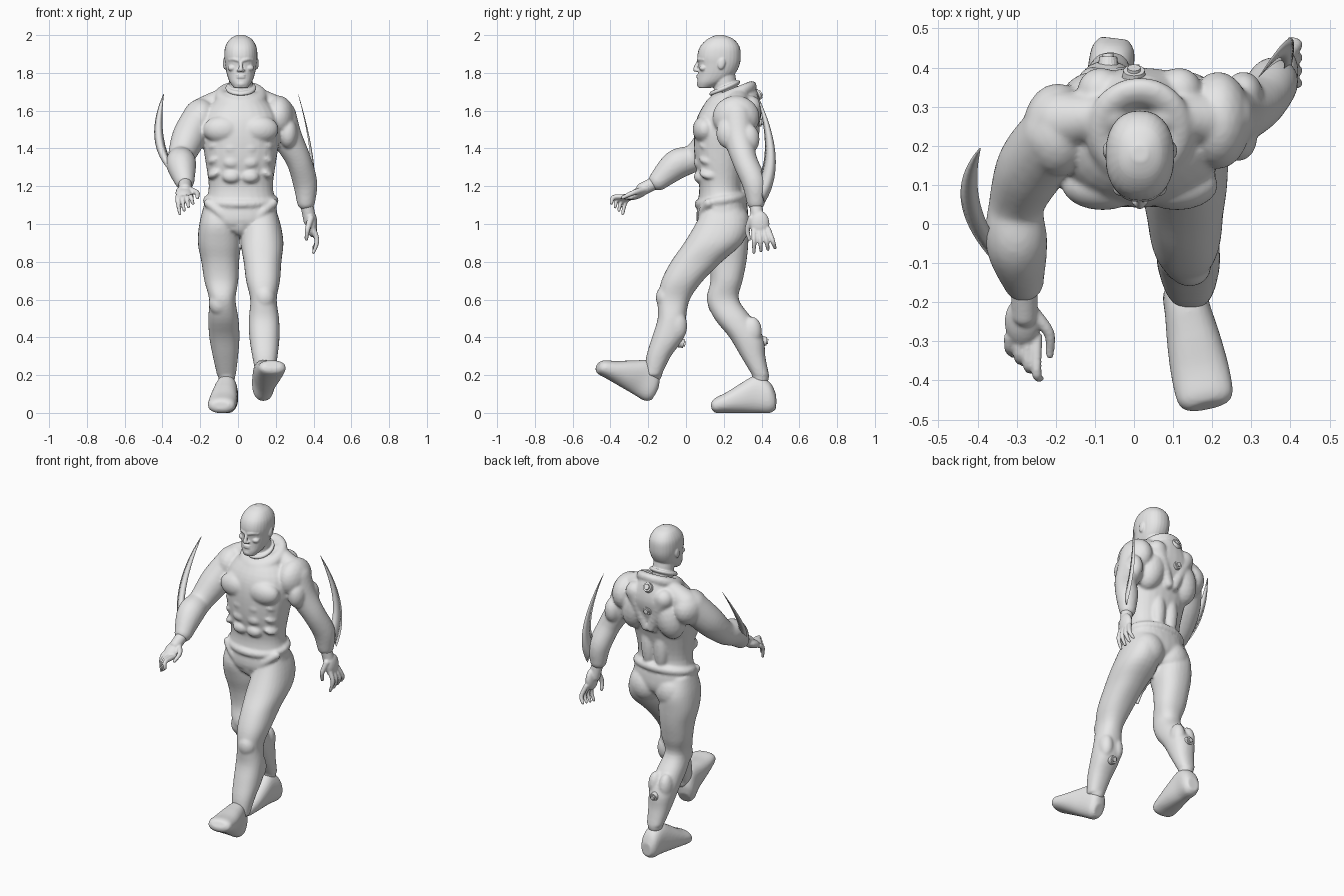
import bpy, bmesh, math
from mathutils import Vector, Matrix

cube = bpy.data.objects.get("Cube")
if cube:
    bpy.data.objects.remove(cube, do_unlink=True)

COLOUR = (0.8, 0.8, 0.8, 1)
grey = bpy.data.materials.new("plain_grey")
grey.use_nodes = True
grey.diffuse_color = COLOUR
grey.node_tree.nodes["Principled BSDF"].inputs["Base Color"].default_value = COLOUR

MID = .015  # x of the body's middle plane
SIDES = (-1, 1)


def catmull(points, steps):
    """Pass a smooth curve through points of any dimension."""
    points = [Vector(p) for p in points]
    padded = [points[0], *points, points[-1]]
    curve = []
    for a, b, c, d in zip(padded, padded[1:], padded[2:], padded[3:]):
        for step in range(steps):
            t = step / steps
            bend = (a * 2 - b * 5 + c * 4 - d) * t + (b * 3 - a - c * 3 + d) * t * t
            curve.append(b + (c - a + bend) * (t / 2))
    return curve + [points[-1]]


def skin(bm, rings):
    """Join rings of points into a closed skin."""
    loops = [[bm.verts.new(point) for point in ring] for ring in rings]
    count = len(loops[0])
    for low, high in zip(loops, loops[1:]):
        for i in range(count):
            j = (i + 1) % count
            bm.faces.new((low[i], low[j], high[j], high[i]))
    bm.faces.new(loops[0])
    bm.faces.new(loops[-1])


def loft(bm, rows, middle, upright=True, sides=28):
    """Rows hold: place along the axis, half width in x, low and high extent."""
    rings = []
    for place, half, low, high in catmull(rows, 4):
        ring = []
        for k in range(sides):
            angle = math.tau * k / sides
            c, s = [math.copysign(abs(v) ** .88, v) for v in (math.cos(angle), math.sin(angle))]
            x = middle(place) + c * half
            across = (low + high) / 2 + s * (high - low) / 2
            ring.append((x, across, place) if upright else (x, place, across))
        rings.append(ring)
    skin(bm, rings)


def ball(bm, centre, radii, pitch=0, roll=0):
    turn = Matrix.Rotation(pitch, 4, "X") @ Matrix.Rotation(roll, 4, "Y")
    shape = Matrix.Translation(centre) @ turn @ Matrix.Diagonal((*radii, 1))
    bmesh.ops.create_icosphere(bm, subdivisions=3, radius=1, matrix=shape)


def pair(bm, offset, y, z, radii, pitch=0, roll=0):
    """The same ball on both sides of the body."""
    for side in SIDES:
        ball(bm, (MID + side * offset, y, z), radii, pitch, side * roll)


def chain(bm, points, steps=9):
    """A soft tube; each point holds x, y, z and radius."""
    for x, y, z, radius in catmull(points, steps):
        ball(bm, (x, y, z), (radius, radius, radius))


def finish(name, bm, voxel=0, smooth=3, flat=False):
    """Turn the mesh into an object, blending its pieces when a voxel size is given."""
    bmesh.ops.recalc_face_normals(bm, faces=bm.faces)
    for face in bm.faces:
        face.smooth = not flat
    mesh = bpy.data.meshes.new(name)
    bm.to_mesh(mesh)
    bm.free()
    mesh.materials.append(grey)
    thing = bpy.data.objects.new(name, mesh)
    bpy.context.collection.objects.link(thing)
    if voxel:
        blend = thing.modifiers.new("blend", "REMESH")
        blend.mode, blend.voxel_size, blend.use_smooth_shade = "VOXEL", voxel, True
        soften = thing.modifiers.new("soften", "SMOOTH")
        soften.factor, soften.iterations = .5, smooth


def neck_ring(bm, centre, major, minor):
    """A roll around the neck, low at the front."""
    rings = []
    for k in range(33):
        a = math.tau * k / 32
        outward = Vector((math.cos(a), math.sin(a), .4 * math.sin(a)))
        rings.append([Vector(centre) + outward * (major + minor * math.cos(b)) + Vector((0, 0, minor * math.sin(b)))
                      for b in [math.tau * j / 12 for j in range(12)]])
    skin(bm, rings)


# Torso of the suit
body = bmesh.new()
loft(body, [(.93, .05, .13, .24), (1, .18, .06, .32), (1.1, .188, .06, .325), (1.2, .17, .07, .3),
            (1.35, .19, .045, .33), (1.5, .21, .045, .38), (1.6, .19, .075, .4), (1.7, .09, .15, .38)],
     lambda z: MID)
# Chest, stomach, back, seat and neck muscles
pair(body, .095, .1, 1.5, (.105, .065, .075))
for z in (1.25, 1.325, 1.4):
    pair(body, .048, .076, z, (.05, .035, .036))
    pair(body, .13, .13, z + .02, (.05, .06, .028), roll=.5)
pair(body, .09, .245, 1, (.105, .095, .11))
pair(body, .115, .3, 1.5, (.09, .09, .14), roll=-.25)
pair(body, .045, .29, 1.27, (.045, .04, .14))
for side in SIDES:
    chain(body, [(MID + side * .07, .28, 1.68, .05), (MID + side * .15, .27, 1.63, .065),
                 (MID + side * .2, .265, 1.59, .08)])
    chain(body, [(MID + side * .1, .34, 1.62, .06), (MID + side * .02, .35, 1.42, .03)])
# Shoulders
ball(body, (.215, .265, 1.565), (.085, .125, .115))
ball(body, (-.195, .24, 1.56), (.09, .12, .105))
# Collar, waist roll, hip creases and front pouch
neck_ring(body, (MID, .235, 1.675), .1, .04)
waist = [math.tau * k / 16 for k in range(17)]
chain(body, [(MID + .175 * math.cos(a), .19 + .12 * math.sin(a), 1.125 + .02 * math.sin(a), .026)
             for a in waist], 3)
for side in SIDES:
    chain(body, [(MID + side * .17, .12, 1.11, .026), (MID + side * .11, .09, 1.06, .026),
                 (MID + side * .04, .095, .98, .022)])
ball(body, (MID, .115, 1.01), (.06, .055, .075))

# Legs: half width, then front and back of the left and of the right leg, every tenth from the hip down
LEGS = [(.07, .1, .29, .1, .29), (.1, .05, .33, .07, .33), (.113, -.01, .3, .09, .33), (.1, -.08, .19, .12, .32),
        (.09, -.13, .09, .13, .3), (.07, -.15, .02, .11, .28), (.08, -.15, 0, .15, .35),
        (.08, -.18, -.01, .23, .41), (.067, -.21, -.08, .29, .42), (.05, -.22, -.13, .35, .44)]
for front, middle in ((1, lambda z: .15 - .025 * z), (3, lambda z: -.05 - .055 * z)):
    loft(body, [(1.1 - i / 10, row[0], row[front], row[front + 1]) for i, row in enumerate(LEGS)], middle)
# Knee caps, calves and ankles
for knee, calf, ankle in (((.142, -.11, .61), (.142, -.045, .46), (.14, -.17, .21)),
                          ((-.1, .165, .58), (-.07, .35, .43), (-.06, .395, .19))):
    ball(body, knee, (.055, .05, .065))
    ball(body, ankle, (.045, .045, .05))
    for side in SIDES:
        ball(body, Vector(calf) + Vector((side * .036, 0, 0)), (.042, .052, .08))

# Sleeves, left swinging back and right swinging forward
chain(body, [(.22, .27, 1.57, .09), (.26, .28, 1.46, .08), (.32, .31, 1.34, .067),
             (.355, .36, 1.22, .065), (.36, .37, 1.12, .049)], 10)
ball(body, (.265, .22, 1.48), (.05, .06, .08))
ball(body, (.28, .33, 1.45), (.05, .06, .08))
chain(body, [(-.2, .23, 1.57, .09), (-.26, .15, 1.46, .09), (-.3, .05, 1.355, .072),
             (-.3, -.05, 1.315, .079), (-.283, -.145, 1.23, .053)], 10)
finish("body_suit", body, .008, 6)

# Head and neck
head = bmesh.new()
chain(head, [(MID, .22, 1.66, .065), (MID, .2, 1.78, .062)])
loft(head, [(1.72, .035, .065, .13), (1.75, .058, .06, .2), (1.79, .073, .064, .255), (1.84, .083, .066, .283),
            (1.89, .088, .06, .29), (1.94, .082, .075, .283), (1.98, .057, .115, .25), (2, .02, .16, .2)],
     lambda z: MID)
neck_ring(head, (MID, .205, 1.72), .07, .012)
# Nose, brows, cheeks, nostrils, ears, lips and chin
chain(head, [(MID, .066, 1.86, .008), (MID, .056, 1.84, .01), (MID, .05, 1.818, .013)])
for side in SIDES:
    chain(head, [(MID + side * .012, .067, 1.866, .011), (MID + side * .035, .073, 1.872, .01),
                 (MID + side * .058, .095, 1.87, .01)])
pair(head, .045, .092, 1.825, (.025, .022, .017))
pair(head, .013, .058, 1.813, (.01, .01, .008))
pair(head, .085, .188, 1.85, (.01, .02, .032), pitch=-.2)
for z in (1.776, 1.787):
    ball(head, (MID, .066, z), (.025, .012, .0055))
ball(head, (MID, .073, 1.742), (.027, .016, .018))
finish("head", head, .0045, 3)


# Shoes: one shape with the heel at the origin, turned into place
def shoe(name, heel, pitch, yaw):
    bm = bmesh.new()
    loft(bm, [(0, .035, .02, .1), (-.03, .055, 0, .16), (-.1, .06, 0, .2), (-.18, .07, 0, .16),
              (-.26, .075, 0, .11), (-.32, .07, 0, .08), (-.34, .045, .02, .06)], lambda y: 0, upright=False)
    place = Matrix.Translation(heel) @ Matrix.Rotation(yaw, 4, "Z") @ Matrix.Rotation(pitch, 4, "X")
    bmesh.ops.transform(bm, matrix=place, verts=bm.verts)
    finish(name, bm, .007)


shoe("left_shoe", (.132, -.195, .05), -.52, .2)
shoe("right_shoe", (-.05, .475, 0), 0, -.12)

# Hands: wrist, palm, four fingers and a thumb
hand = bmesh.new()
chain(hand, [(.365, .37, 1.1, .035), (.38, .38, 1.02, .034)])
ball(hand, (.392, .39, 1), (.028, .052, .07))
for i in range(4):
    y = .36 + .025 * i
    chain(hand, [(.4, y, .97, .015), (.418, y + .008 * i, .91, .013), (.4, y + .012 * i, .85 + .008 * i, .009)])
chain(hand, [(.385, .345, 1.03, .018), (.368, .325, .97, .014), (.362, .335, .92, .01)])
finish("left_hand", hand, .0055, 2)
hand = bmesh.new()
chain(hand, [(-.28, -.17, 1.215, .035), (-.28, -.23, 1.185, .034)])
ball(hand, (-.285, -.25, 1.165), (.046, .07, .028), pitch=.45)
for i in range(4):
    x, tip = -.318 + .023 * i, -.335 - .02 * i
    chain(hand, [(x, -.29, 1.143, .015), (x, tip + .015, 1.118 + .008 * i, .013),
                 (x + .01, tip, 1.055 + .018 * i, .009)])
chain(hand, [(-.255, -.23, 1.18, .018), (-.217, -.28, 1.165, .014), (-.215, -.335, 1.14, .01)])
finish("right_hand", hand, .0055, 2)


# Curved forearm blades between two bent edges that meet at the tip
def blade(name, outer, inner, tip):
    bm, rings = bmesh.new(), []
    edges = [[Vector(p) for p in (*edge, tip)] for edge in (outer, inner)]
    start, bend, end = edges[0]
    normal = (bend - start).cross(end - start).normalized()
    for k in range(25):
        t = k / 24.5
        back, front = [a * (1 - t) ** 2 + b * 2 * t * (1 - t) + c * t * t for a, b, c in edges]
        side = normal * .01 * (1 - t * .9)
        rings.append([back, (back + front) / 2 + side, front, (back + front) / 2 - side])
    skin(bm, rings)
    for edge in bm.edges:
        edge.smooth = edge.calc_face_angle(0) < .6
    finish(name, bm)


blade("right_blade", [(-.27, -.18, 1.21), (-.54, .04, 1.37)], [(-.32, -.08, 1.28), (-.43, .04, 1.42)],
      (-.39, .2, 1.7))
blade("left_blade", [(.405, .415, 1.11), (.43, .555, 1.33)], [(.38, .38, 1.24), (.4, .46, 1.38)],
      (.315, .37, 1.7))


# Round ports on the back and calves
def port(name, centre, facing, radius):
    bm = bmesh.new()
    turn = Vector(facing).to_track_quat("Z", "Y").to_matrix().to_4x4()
    for size, lift in ((radius, 0), (radius * .6, .008)):
        place = Matrix.Translation(centre) @ turn @ Matrix.Translation((0, 0, lift))
        bmesh.ops.create_cone(bm, cap_ends=True, segments=20, radius1=size, radius2=size * .85, depth=.03, matrix=place)
    finish(name, bm, flat=True)


port("upper_back_port", (0, .38, 1.685), (0, 1, .6), .032)
port("mid_back_port", (0, .385, 1.54), (0, 1, 0), .028)
port("left_calf_port", (.142, -.025, .37), (0, 1, -.3), .027)
port("right_calf_port", (-.066, .412, .38), (0, 1, -.1), .027)
